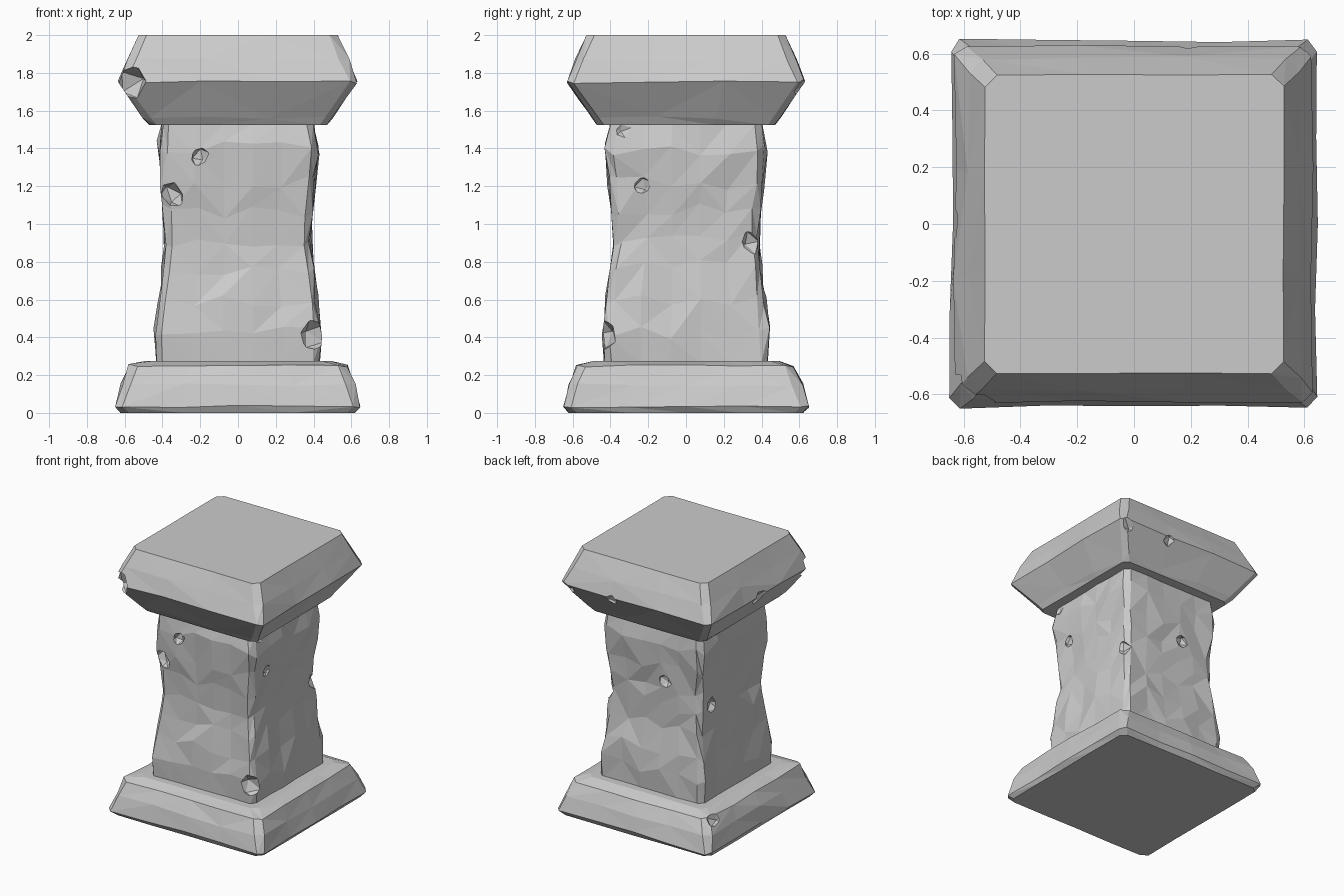
import bpy
import bmesh
import random
from mathutils import Vector

random.seed(7)
if "Cube" in bpy.data.objects:
    bpy.data.objects.remove(bpy.data.objects["Cube"], do_unlink=True)

stone = bpy.data.materials.new("grey stone")
stone.use_nodes = True
stone.diffuse_color = (0.6, 0.6, 0.6, 1)
stone.node_tree.nodes["Principled BSDF"].inputs["Base Color"].default_value = (0.6, 0.6, 0.6, 1)


def square_ring(half, chamfer, segments):
    """Points round a square with cut corners, each side split into segments."""
    flat = half - chamfer
    points = []
    for turn in range(4):
        for i in range(segments + 1):
            x, y = -flat + 2 * flat * i / segments, -half
            for _ in range(turn):
                x, y = -y, x
            points.append((x, y))
    return points


def rough_block(name, profile, chamfer, segments, rough, slide):
    """Stack square rings of (half width, height), weather them and cap the ends."""
    bm = bmesh.new()
    rings = []
    for level, (half, z) in enumerate(profile):
        end = level in (0, len(profile) - 1)
        ring = []
        for x, y in square_ring(half, chamfer * random.uniform(0.8, 1.2), segments):
            push = 1 + random.uniform(-rough, rough) * (0.4 if end else 1) / half
            shift = 0 if end else random.uniform(-slide, slide)
            ring.append(bm.verts.new((x * push, y * push, z + shift)))
        rings.append(ring)
    for low, high in zip(rings, rings[1:]):
        for i in range(len(low)):
            j = (i + 1) % len(low)
            # Alternate the diagonals for irregular chiselled facets
            if random.random() < 0.5:
                bm.faces.new((low[i], low[j], high[j]))
                bm.faces.new((low[i], high[j], high[i]))
            else:
                bm.faces.new((low[i], low[j], high[i]))
                bm.faces.new((low[j], high[j], high[i]))
    bm.faces.new(rings[0][::-1])
    bm.faces.new(rings[-1])
    bmesh.ops.recalc_face_normals(bm, faces=bm.faces)
    mesh = bpy.data.meshes.new(name)
    bm.to_mesh(mesh)
    bm.free()
    mesh.materials.append(stone)
    obj = bpy.data.objects.new(name, mesh)
    bpy.context.collection.objects.link(obj)
    return obj


def chip(obj, centre, size):
    """Knock a faceted chip out of a block."""
    bpy.ops.mesh.primitive_ico_sphere_add(subdivisions=1, radius=1, location=centre,
                                          rotation=[random.uniform(0, 3) for _ in range(3)])
    cutter = bpy.context.object
    cutter.name = "chip_cutter"
    cutter.scale = Vector((1, 0.8, 1.2)) * size
    cutter.hide_render = True
    cutter.data.materials.append(stone)
    cut = obj.modifiers.new("chip", 'BOOLEAN')
    cut.operation = 'DIFFERENCE'
    cut.solver = 'EXACT'
    cut.object = cutter
    bpy.context.view_layer.objects.active = obj
    bpy.ops.object.modifier_apply(modifier=cut.name)
    bpy.data.objects.remove(cutter, do_unlink=True)


# Base slab with sloping sides and a worn upper edge
base = rough_block("base", [(0.62, 0), (0.645, 0.035), (0.615, 0.15),
                            (0.575, 0.25), (0.49, 0.275)], 0.045, 4, 0.008, 0.008)
chip(base, (-0.6, 0.5, 0.25), 0.07)

# Waisted shaft
shaft = rough_block("shaft", [(0.43, 0.26), (0.435, 0.42), (0.415, 0.6), (0.395, 0.77),
                              (0.385, 0.92), (0.39, 1.07), (0.405, 1.22), (0.42, 1.4),
                              (0.4, 1.53)], 0.035, 5, 0.013, 0.04)
for centre, size in [((0.42, -0.44, 0.41), 0.09), ((-0.35, -0.42, 1.15), 0.08),
                     ((-0.2, -0.44, 1.35), 0.06), ((0.42, 0.34, 0.9), 0.075),
                     ((0.43, -0.22, 1.2), 0.06), ((-0.42, 0.25, 0.95), 0.07),
                     ((0.44, -0.35, 1.5), 0.06), ((-0.1, 0.42, 1.1), 0.06)]:
    chip(shaft, centre, size)

# Capital flaring out to a ridge, then in to a flat top
capital = rough_block("capital", [(0.47, 1.525), (0.5, 1.565), (0.63, 1.75),
                                  (0.585, 1.87), (0.527, 2.0)], 0.04, 3, 0.007, 0.008)
for centre, size in [((-0.6, -0.62, 1.74), 0.12), ((-0.65, 0.0, 1.71), 0.085),
                     ((0.58, 0.66, 1.7), 0.1), ((0.2, 0.64, 1.72), 0.06)]:
    chip(capital, centre, size)
